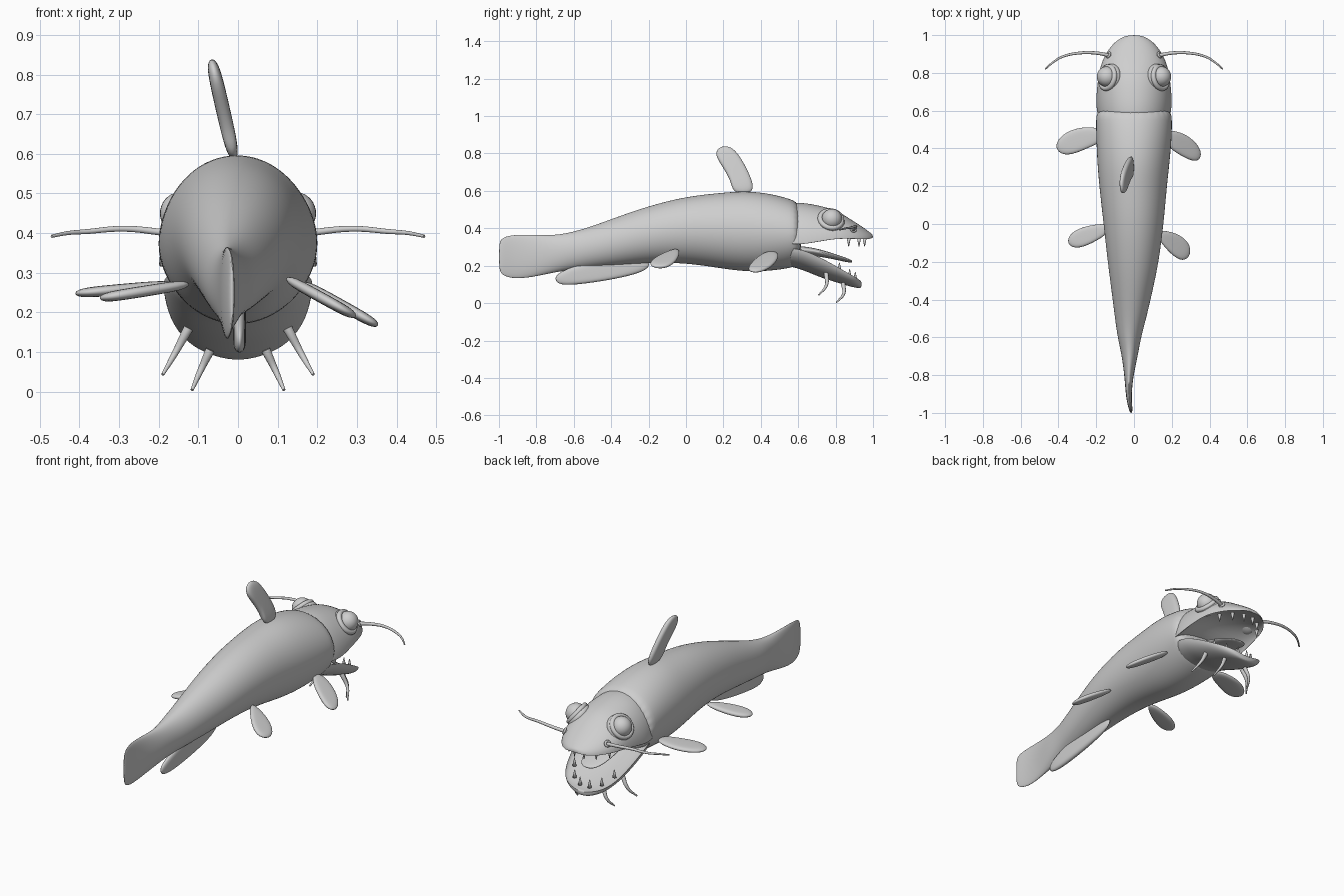
import bpy, bmesh, math
from mathutils import Vector

cube = bpy.data.objects.get("Cube")
if cube:
    bpy.data.objects.remove(cube)

skin = bpy.data.materials.new("plain_grey")
skin.use_nodes = True
GREY = (0.62, 0.62, 0.62, 1)
skin.diffuse_color = GREY
skin.node_tree.nodes["Principled BSDF"].inputs["Base Color"].default_value = GREY


def finish(name, bm, levels=2):
    bmesh.ops.recalc_face_normals(bm, faces=bm.faces)
    for f in bm.faces:
        f.smooth = True
    me = bpy.data.meshes.new(name)
    bm.to_mesh(me)
    bm.free()
    me.materials.append(skin)
    ob = bpy.data.objects.new(name, me)
    bpy.context.collection.objects.link(ob)
    if levels:
        sub = ob.modifiers.new("smooth", "SUBSURF")
        sub.levels = sub.render_levels = levels
    return ob


def bridge(bm, rings):
    """Skin a list of equal point rings and cap both ends."""
    loops = [[bm.verts.new(p) for p in ring] for ring in rings]
    n = len(loops[0])
    for a, b in zip(loops, loops[1:]):
        for i in range(n):
            j = (i + 1) % n
            bm.faces.new((a[i], a[j], b[j], b[i]))
    bm.faces.new(loops[0])
    bm.faces.new(loops[-1])


def loft(name, sections, n=28):
    """Sections: y, x centre, half width, z of widest line, height above, depth below."""
    rings = []
    for y, cx, w, zc, up, down in sections:
        ring = []
        for i in range(n):
            t = math.tau * i / n
            s = math.sin(t)
            ring.append((cx + w * math.cos(t), y, zc + s * (up if s > 0 else down)))
        rings.append(ring)
    bm = bmesh.new()
    bridge(bm, rings)
    return finish(name, bm)


def fin(name, pts, thick):
    """Thin pillow with the given closed outline."""
    pts = [Vector(p) for p in pts]
    c = sum(pts, Vector()) / len(pts)
    pts = [c + (p - c) * 1.06 for p in pts]
    nrm = Vector()
    for a, b in zip(pts, pts[1:] + pts[:1]):
        nrm += (a - c).cross(b - c)
    nrm = nrm.normalized() * thick

    def ring(scale, off):
        return [c + (p - c) * scale + nrm * off for p in pts]
    bm = bmesh.new()
    bridge(bm, [ring(0.5, 1), ring(0.88, 0.8), ring(1, 0), ring(0.88, -0.8), ring(0.5, -1)])
    return finish(name, bm)


def tube(name, pts, r0, r1):
    cu = bpy.data.curves.new(name, "CURVE")
    cu.dimensions = "3D"
    cu.bevel_depth = 1
    cu.bevel_resolution = 3
    cu.use_fill_caps = True
    sp = cu.splines.new("BEZIER")
    sp.bezier_points.add(len(pts) - 1)
    for i, (bp, p) in enumerate(zip(sp.bezier_points, pts)):
        bp.co = p
        bp.handle_left_type = bp.handle_right_type = "AUTO"
        bp.radius = r0 + (r1 - r0) * i / (len(pts) - 1)
    cu.materials.append(skin)
    ob = bpy.data.objects.new(name, cu)
    bpy.context.collection.objects.link(ob)


def ball(name, loc, r, scale=(1, 1, 1), direction=(0, 0, 1)):
    bm = bmesh.new()
    bmesh.ops.create_uvsphere(bm, u_segments=28, v_segments=18, radius=r)
    ob = finish(name, bm, 0)
    ob.location = loc
    ob.scale = scale
    ob.rotation_euler = Vector(direction).to_track_quat("Z", "Y").to_euler()


def torus(name, loc, major, minor, direction):
    bpy.ops.mesh.primitive_torus_add(major_radius=major, minor_radius=minor, location=loc,
                                     major_segments=32, minor_segments=12)
    ob = bpy.context.object
    ob.name = name
    ob.rotation_euler = Vector(direction).to_track_quat("Z", "Y").to_euler()
    ob.data.materials.append(skin)
    bpy.ops.object.shade_smooth()


def tooth(name, loc, r, h, up):
    bm = bmesh.new()
    bmesh.ops.create_cone(bm, cap_ends=True, segments=10, radius1=r, radius2=r * 0.15, depth=h)
    ob = finish(name, bm, 0)
    ob.location = loc
    if not up:
        ob.rotation_euler.x = math.pi


# Trunk and tail fin: y, x centre, half width, bottom, top
trunk = [(-1.0, -.015, .004, .18, .32), (-.985, -.017, .010, .148, .352), (-.92, -.028, .015, .128, .367),
         (-.82, -.028, .021, .138, .366), (-.7, -.022, .042, .165, .362), (-.6, -.025, .062, .18, .382),
         (-.5, -.018, .083, .188, .412), (-.35, -.01, .110, .2, .468), (-.2, -.004, .136, .215, .52),
         (0, -.002, .160, .215, .572), (.2, -.005, .180, .182, .592), (.32, -.003, .192, .167, .602),
         (.45, 0, .201, .17, .587), (.56, 0, .203, .187, .558), (.62, 0, .196, .205, .53)]
loft("body", [(y, x, w, (a + b) / 2, (b - a) / 2, (b - a) / 2) for y, x, w, a, b in trunk])

# Head with arched palate, and spoon shaped lower jaw
loft("upper_head", [(.48, 0, .17, .33, .2, 0), (.60, 0, .203, .305, .238, -.02),
                    (.7, 0, .2, .318, .208, -.08), (.8, 0, .188, .337, .164, -.075),
                    (.88, 0, .165, .339, .11, -.05), (.95, 0, .118, .34, .064, -.025),
                    (.985, 0, .072, .342, .035, -.01), (1.0, 0, .03, .35, .015, .005)])
loft("lower_jaw", [(.5, 0, .15, .3, -.02, .1), (.6, 0, .19, .3, -.06, .11),
                   (.7, 0, .19, .262, -.075, .12), (.8, 0, .178, .205, -.06, .093),
                   (.88, 0, .147, .157, -.04, .07), (.92, 0, .107, .133, -.022, .053),
                   (.94, 0, .055, .115, -.003, .035)])
loft("tongue", [(.56, 0, .07, .29, .02, .03), (.68, 0, .085, .285, .015, .03),
                (.8, 0, .08, .25, .012, .018), (.87, 0, .055, .228, .01, .012),
                (.89, 0, .02, .222, .005, .005)], 16)

# Dorsal fin, leaning back and to one side
dorsal = [(.375, .585), (.34, .69), (.285, .79), (.24, .838), (.18, .838),
          (.152, .795), (.2, .725), (.245, .645), (.25, .585)]
fin("dorsal_fin", [(-.01 - (z - .59) * .23, y, z) for y, z in dorsal], .018)

# Anal fin under the tail
anal = [(-.19, .235), (-.2, .175), (-.35, .135), (-.5, .11), (-.66, .092),
        (-.7, .12), (-.69, .165), (-.5, .23), (-.35, .24)]
fin("anal_fin", [(.004, y, z) for y, z in anal], .017)


# Paired fins: outlines in plan, each tilted along x
def side_fin(name, plan, z0, slope):
    x0 = abs(plan[0][0])
    fin(name, [(x, y, z0 - slope * (abs(x) - x0)) for x, y in plan], .014)


side_fin("left_pectoral_fin", [(.16, .49), (.22, .495), (.3, .46), (.355, .395), (.352, .345),
                               (.32, .33), (.26, .355), (.16, .42)], .275, .56)
side_fin("right_pectoral_fin", [(-.16, .51), (-.29, .515), (-.38, .475), (-.42, .415), (-.39, .37),
                                (-.33, .366), (-.24, .405), (-.16, .44)], .27, .09)
side_fin("left_pelvic_fin", [(.12, -.03), (.225, -.045), (.295, -.1), (.3, -.165), (.26, -.2),
                             (.2, -.165), (.12, -.07)], .287, .55)
side_fin("right_pelvic_fin", [(-.12, .01), (-.285, -.015), (-.345, -.06), (-.352, -.105), (-.31, -.132),
                              (-.23, -.108), (-.12, -.04)], .272, .16)

# Mirrored face parts
for side, s in (("left", 1), ("right", -1)):
    out = (s * .75, .15, .6)
    ball(side + "_eye", (s * .143, .78, .45), .054)
    ball(side + "_eye_mound", (s * .125, .775, .435), .074, (1, 1, .55), out)
    torus(side + "_eyelid", (s * .14, .775, .448), .058, .014, out)
    torus(side + "_nostril", (s * .135, .895, .395), .013, .006, (s * .8, .4, .4))
    tube(side + "_whisker", [(s * .12, .89, .39), (s * .2, .905, .403), (s * .29, .905, .411),
                             (s * .38, .885, .404), (s * .43, .855, .4), (s * .47, .82, .392)], .010, .004)
    tube(side + "_outer_barbel", [(s * .125, .75, .16), (s * .16, .75, .095), (s * .19, .71, .043)], .013, .004)
    tube(side + "_inner_barbel", [(s * .07, .84, .105), (s * .096, .843, .05), (s * .116, .805, .004)], .012, .004)
    for i, (x, y) in enumerate([(.03, .955), (.085, .925), (.13, .87)]):
        tooth(f"{side}_upper_tooth_{i}", (s * x, y, .325), .011, .045, False)
    for i, (x, y, z) in enumerate([(.03, .905, .145), (.085, .875, .16), (.125, .82, .195)]):
        tooth(f"{side}_lower_tooth_{i}", (s * x, y, z), .011, .045, True)
